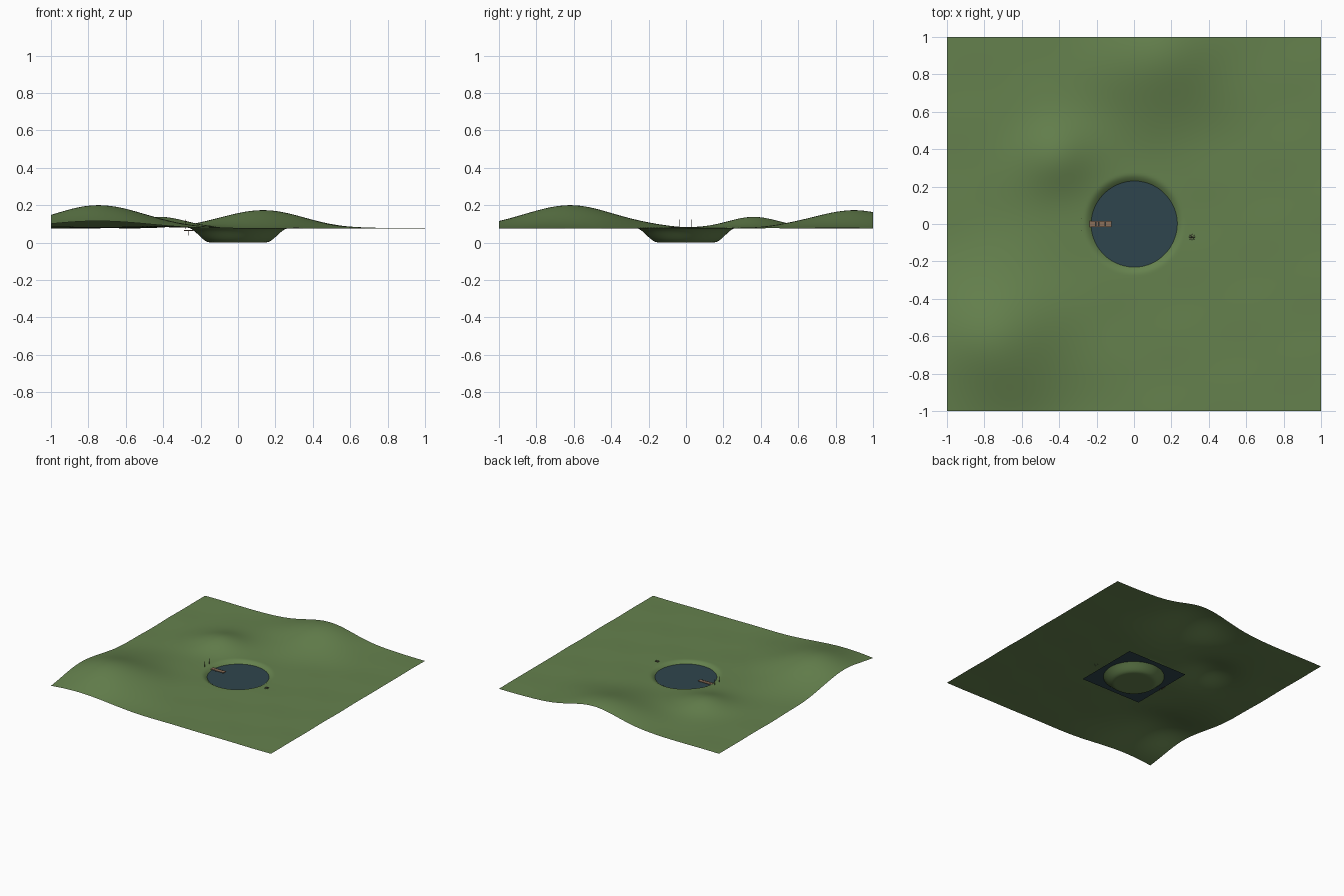
import bpy, bmesh
from math import sin, cos, exp, hypot, pi
from mathutils import Vector

if "Cube" in bpy.data.objects:
    bpy.data.objects.remove(bpy.data.objects["Cube"])

BASE = 0.077
HILLS = [(-0.74, -0.62, 0.122, 0.25), (0.13, 0.89, 0.096, 0.22), (-0.42, 0.36, 0.06, 0.14)]


def material(name, rgb):
    m = bpy.data.materials.new(name)
    m.diffuse_color = (*rgb, 1)
    m.use_nodes = True
    m.node_tree.nodes["Principled BSDF"].inputs["Base Color"].default_value = m.diffuse_color
    return m


GRASS = material("grass", (0.13, 0.22, 0.075))
WATER = material("water", (0.028, 0.06, 0.075))
WOOD = material("wood", (0.26, 0.16, 0.10))
DARK = material("dark_wood", (0.06, 0.045, 0.035))
STONE = material("stone", (0.12, 0.12, 0.115))


def height(x, y):
    # hills, gentle ripples and a round flat-bottomed basin
    t = min(max((hypot(x, y) - 0.15) / 0.12, 0), 1)
    s = t * t * (3 - 2 * t)
    z = BASE + 0.0015 * sin(14 * y + 3 * x) * cos(9 * x - 2 * y)
    z += sum(h * exp(-((x - a) ** 2 + (y - b) ** 2) / (2 * w * w)) for a, b, h, w in HILLS)
    return 0.001 + (z - 0.001) * s


def finish(name, bm, mat, smooth=False):
    me = bpy.data.meshes.new(name)
    bm.to_mesh(me)
    bm.free()
    me.materials.append(mat)
    for p in me.polygons:
        p.use_smooth = smooth
    ob = bpy.data.objects.new(name, me)
    bpy.context.collection.objects.link(ob)
    return ob


def box(name, loc, size, mat):
    bm = bmesh.new()
    bmesh.ops.create_cube(bm, size=1)
    for v in bm.verts:
        v.co = Vector([v.co[i] * size[i] + loc[i] for i in range(3)])
    return finish(name, bm, mat)


def rod(name, a, b, r, mat, sides=8):
    a, b = Vector(a), Vector(b)
    bm = bmesh.new()
    bmesh.ops.create_cone(bm, cap_ends=True, segments=sides, radius1=r, radius2=r, depth=(b - a).length)
    q = Vector((0, 0, 1)).rotation_difference(b - a)
    for v in bm.verts:
        v.co = q @ v.co + (a + b) / 2
    return finish(name, bm, mat)


# Landscape sheet
bm = bmesh.new()
bmesh.ops.create_grid(bm, x_segments=160, y_segments=160, size=1)
for v in bm.verts:
    v.co.z = height(v.co.x, v.co.y)
finish("terrain", bm, GRASS, True)

# Square water sheet, clipped to a circle by the bank
bm = bmesh.new()
bmesh.ops.create_grid(bm, x_segments=1, y_segments=1, size=0.275)
for v in bm.verts:
    v.co.z = 0.058
finish("pond_water", bm, WATER)

# Jetty deck of cross planks on legs
n, x0, x1 = 10, -0.29, -0.12
step = (x1 - x0) / n
for i in range(n):
    box("deck_plank", (x0 + (i + 0.5) * step, 0, 0.0655), (step * 0.94, 0.033, 0.003), WOOD)
for y in (-0.012, 0.012):
    box("deck_beam", ((x0 + x1) / 2, y, 0.0628), (x1 - x0, 0.003, 0.0025), DARK)
    for x in (-0.264, -0.195, -0.13):
        rod("jetty_leg", (x, y, 0.038), (x, y, 0.064), 0.0018, DARK)

# Slim posts on the shore beside the jetty
for y in (-0.033, 0.027):
    rod("shore_post", (-0.28, y, 0.074), (-0.28, y, 0.124), 0.0015, DARK)

# Small fire pit: crossed logs and a ring of stones
cx, cy = 0.31, -0.07
cz = height(cx, cy)
for i in range(4):
    a = i * pi / 4
    dx, dy = 0.016 * cos(a), 0.016 * sin(a)
    rod("fire_log", (cx - dx, cy - dy, cz + 0.001), (cx + dx, cy + dy, cz + 0.003), 0.0015, DARK, 6)
for i in range(8):
    a = i * pi / 4
    bm = bmesh.new()
    bmesh.ops.create_icosphere(bm, subdivisions=1, radius=0.0025)
    bmesh.ops.translate(bm, verts=bm.verts, vec=(cx + 0.015 * cos(a), cy + 0.015 * sin(a), cz + 0.001))
    finish("fire_stone", bm, STONE)
